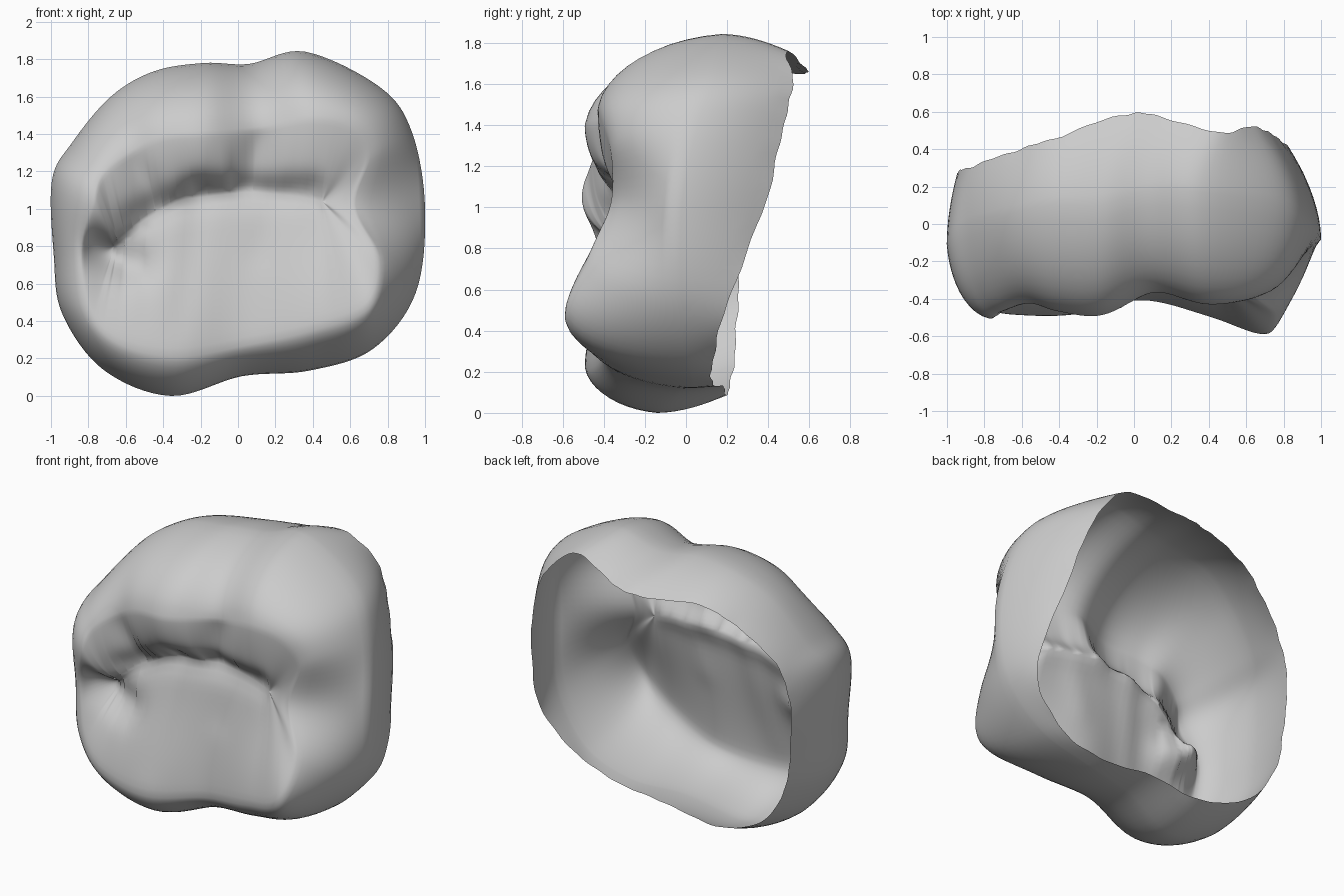
import bpy, bmesh, math
from mathutils import Vector

if "Cube" in bpy.data.objects:
    bpy.data.objects.remove(bpy.data.objects["Cube"])

# Cusp crest loop (x, y, z), counter-clockwise seen from the front
CREST = [(.63, -.37, 1.02), (.71, -.37, 1.30), (.60, -.41, 1.46), (.38, -.43, 1.50),
         (.11, -.37, 1.44), (-.17, -.49, 1.42), (-.40, -.47, 1.40), (-.56, -.43, 1.32),
         (-.72, -.47, 1.20), (-.78, -.51, 1.04), (-.84, -.43, .78), (-.80, -.46, .46),
         (-.64, -.49, .28), (-.32, -.49, .21), (.04, -.41, .27), (.40, -.50, .35),
         (.70, -.60, .47), (.76, -.48, .74)]
# Widest loop of the crown wall
BELLY = [(1.0, -.08, 1.0), (.93, 0, 1.41), (.76, .1, 1.65), (.36, .17, 1.84),
         (.06, .17, 1.775), (-.18, .1, 1.78), (-.45, .1, 1.735), (-.68, .05, 1.60),
         (-.89, 0, 1.35), (-.995, -.1, 1.15), (-.985, -.1, .75), (-.94, -.12, .44),
         (-.72, -.14, .14), (-.36, -.14, 0), (.02, -.05, .105), (.38, .02, .135),
         (.72, 0, .25), (.95, -.05, .55)]
# Open edge at the back
EDGE = [(.84, .39, 1.03), (.75, .47, 1.38), (.64, .52, 1.60), (.44, .49, 1.76),
        (.12, .58, 1.68), (-.08, .58, 1.65), (-.42, .46, 1.64), (-.64, .39, 1.53),
        (-.86, .31, 1.32), (-.94, .28, 1.08), (-.93, .26, .75), (-.88, .25, .48),
        (-.70, .23, .22), (-.36, .20, .09), (.02, .18, .13), (.38, .13, .14),
        (.69, .13, .25), (.91, .20, .53)]
# Central groove path (x, y, z)
GROOVE = [(-.66, -.34, .80), (-.5, -.33, .94), (-.3, -.32, 1.05), (.05, -.30, 1.09),
          (.3, -.32, 1.07), (.45, -.33, 1.04)]
# Side grooves: start x, z, end x, z, depth, width
FISSURES = [(.12, 1.5, .05, 1.15, .04, .06), (-.32, .35, -.22, 1.0, .02, .06),
            (.68, 1.04, .76, 1.22, .05, .07),
            (-.78, .80, -.55, .70, .08, .09), (.12, .75, .2, 1.05, .015, .06),
            (-.58, 1.3, -.45, 1.05, .03, .07), (-.55, .96, -.2, 1.1, .04, .07),
            (-.2, 1.1, .4, 1.1, .05, .07)]
SUB, TOP, WALL, BACK = 8, 18, 10, 8


def smooth_loop(pts):
    """Closed Catmull-Rom loop."""
    p, n, out = [Vector(q) for q in pts], len(pts), []
    for i in range(n):
        a, b, c, d = (p[(i + k) % n] for k in (-1, 0, 1, 2))
        for s in range(SUB):
            t = s / SUB
            out.append(.5 * (2 * b + (c - a) * t + (2 * a - 5 * b + 4 * c - d) * t * t
                             + (3 * b - a - 3 * c + d) * t ** 3))
    return out


def groove_point(x):
    """Point on the groove; x snaps to steps so both sides weld."""
    x = max(GROOVE[0][0], min(GROOVE[-1][0], round(x / .04) * .04))
    for a, b in zip(GROOVE, GROOVE[1:]):
        if x <= b[0]:
            return Vector(a).lerp(Vector(b), (x - a[0]) / (b[0] - a[0]))
    return Vector(GROOVE[-1])


def fissure_depth(x, z):
    total = 0
    for x0, z0, x1, z1, depth, width in FISSURES:
        a, d = Vector((x0, z0)), Vector((x1 - x0, z1 - z0))
        p = Vector((x, z)) - a
        t = max(0, min(1, p.dot(d) / d.length_squared))
        total += depth * math.exp(-((p - d * t).length / width) ** 2)
    return total


def profile(crest, belly, edge):
    """Section from the central groove over the crest to the back edge."""
    root, pts = groove_point(.87 * crest.x), []
    upper = max(0, min(1, (crest.z - .7) / .5))   # upper cusps are fuller
    for k in range(TOP + 1):                      # chewing surface
        s = k / TOP
        p = root.lerp(crest, s)
        rise = (upper * math.sin(s * math.pi / 2) ** .6
                + (1 - upper) * (.5 * s + .5 * math.sin(s * math.pi / 2) ** 2))
        p.y = root.y + (crest.y - root.y) * rise
        p.y += fissure_depth(p.x, p.z) * (1 - s ** 4)
        pts.append(p)
    dip = math.hypot(crest.x - .63, crest.z - 1.02)
    full = .8 - .6 * math.exp(-(dip / .22) ** 2)  # flatter hollow on the right side
    for k in range(1, WALL + 1):                  # rounded shoulder
        t = k / WALL
        u = full * math.sin(t * math.pi / 2) + (1 - full) * t
        v = full * (1 - math.cos(t * math.pi / 2)) + (1 - full) * t
        p = crest.lerp(belly, u)
        p.y = crest.y + (belly.y - crest.y) * v
        pts.append(p)
    for k in range(1, BACK + 1):                  # wall curling in to the edge
        t = k / BACK
        p = belly.lerp(edge, t ** 1.8)
        p.y = belly.y + (edge.y - belly.y) * t
        pts.append(p)
    return pts


# Crown shell
bm = bmesh.new()
cols = [[bm.verts.new(p) for p in profile(c, b, e)]
        for c, b, e in zip(smooth_loop(CREST), smooth_loop(BELLY), smooth_loop(EDGE))]
for i, col in enumerate(cols):
    nxt = cols[(i + 1) % len(cols)]
    for k in range(len(col) - 1):
        bm.faces.new((col[k], col[k + 1], nxt[k + 1], nxt[k]))
    col[-1].co.y += .007 * math.sin(i * 1.1) * math.sin(i * .37)   # uneven edge
bmesh.ops.remove_doubles(bm, verts=bm.verts, dist=.0008)
# Soften the chewing surface
inner = [v for v in bm.verts if v.co.y < -.1]
for _ in range(4):
    bmesh.ops.smooth_vert(bm, verts=inner, factor=.4, use_axis_y=True)
low = min(v.co.z for v in bm.verts)
bmesh.ops.translate(bm, verts=bm.verts, vec=(0, 0, -low))
mesh = bpy.data.meshes.new("molar_crown")
bm.to_mesh(mesh)
bm.free()
mesh.polygons.foreach_set("use_smooth", [True] * len(mesh.polygons))
crown = bpy.data.objects.new("molar_crown", mesh)
bpy.context.collection.objects.link(crown)
